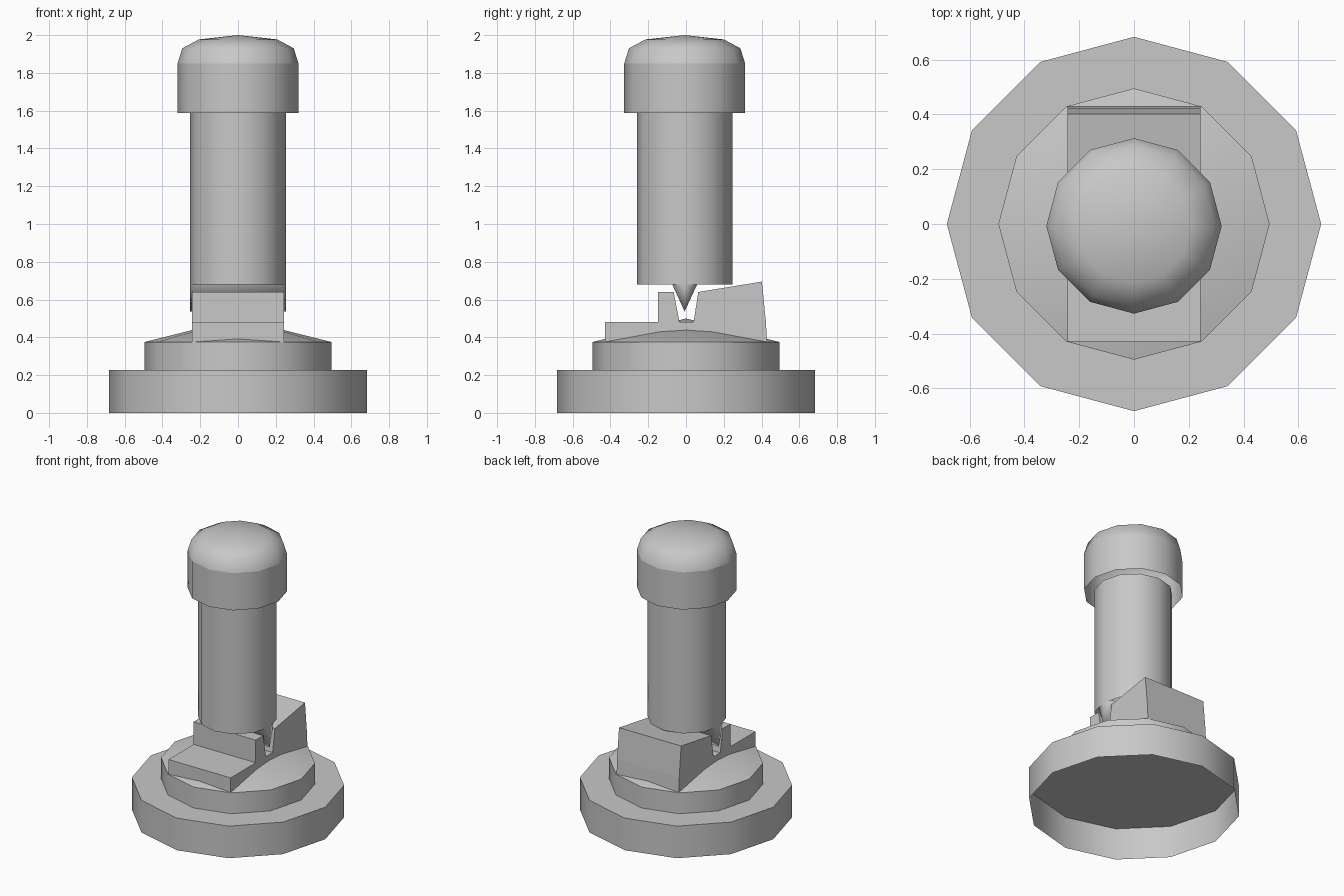
import bpy, bmesh, math

if "Cube" in bpy.data.objects:
    bpy.data.objects.remove(bpy.data.objects["Cube"], do_unlink=True)

SIDES = 12
STEM_Y = -0.007

grey = bpy.data.materials.new("plain grey")
grey.use_nodes = True
colour = (0.58, 0.58, 0.58, 1)
grey.diffuse_color = colour
grey.node_tree.nodes["Principled BSDF"].inputs["Base Color"].default_value = colour


def finish(name, bm, smooth=None):
    mesh = bpy.data.meshes.new(name)
    bm.to_mesh(mesh)
    bm.free()
    mesh.materials.append(grey)
    ob = bpy.data.objects.new(name, mesh)
    bpy.context.collection.objects.link(ob)
    if smooth:
        bpy.ops.object.select_all(action='DESELECT')
        ob.select_set(True)
        bpy.context.view_layer.objects.active = ob
        bpy.ops.object.shade_smooth_by_angle(angle=math.radians(smooth))


def turned(name, profile, y=0, smooth=35):
    """Open twelve-sided shell turned from (radius, z) points, bottom to top."""
    bm = bmesh.new()
    rings = []
    for r, z in profile:
        if r == 0:
            rings.append([bm.verts.new((0, y, z))] * SIDES)
        else:
            rings.append([bm.verts.new((r * math.cos(math.tau * i / SIDES),
                                        y + r * math.sin(math.tau * i / SIDES), z))
                          for i in range(SIDES)])
    for low, high in zip(rings, rings[1:]):
        for i in range(SIDES):
            j = (i + 1) % SIDES
            bm.faces.new(list(dict.fromkeys((low[i], low[j], high[j], high[i]))))
    finish(name, bm, smooth)


def extruded(name, half_width, profile):
    """Prism along x from (y, z) points."""
    bm = bmesh.new()
    left, right = [[bm.verts.new((s * half_width, y, z)) for y, z in profile] for s in (1, -1)]
    bm.faces.new(left)
    bm.faces.new(right)
    for i in range(len(profile)):
        j = (i + 1) % len(profile)
        bm.faces.new((left[i], left[j], right[j], right[i]))
    bmesh.ops.recalc_face_normals(bm, faces=bm.faces[:])
    finish(name, bm)


def chisel(name, radius, half, top, tip):
    """Wedge below the stem whose ends follow the stem's wall."""
    bm = bmesh.new()
    inner = radius - half * math.tan(math.pi / SIDES)
    ends = []
    for s in (1, -1):
        front, middle, back, point = [
            bm.verts.new((s * x, STEM_Y + y, z)) for x, y, z in
            ((inner, -half, top), (radius, 0, top), (inner, half, top), (radius, 0, tip))]
        bm.faces.new((front, point, middle))
        bm.faces.new((middle, point, back))
        ends.append((front, back, point))
    (f0, b0, p0), (f1, b1, p1) = ends
    bm.faces.new((f0, f1, p1, p0))
    bm.faces.new((b1, b0, p0, p1))
    bmesh.ops.recalc_face_normals(bm, faces=bm.faces[:])
    finish(name, bm, 180)


# Hollow round foot and the stepped collar with its shallow conical top
turned("base_disc", [(0.683, 0), (0.683, 0.227), (0, 0.227)])
turned("collar", [(0.495, 0.227), (0.495, 0.375), (0, 0.5)])

# Anvil: front step, low jaw, notch and sloping rear wedge
extruded("anvil", 0.243, [(-0.429, 0.375), (0.429, 0.375), (0.423, 0.48), (0.402, 0.695),
                          (0.065, 0.64), (0.04, 0.48), (-0.035, 0.48), (-0.065, 0.64),
                          (-0.149, 0.64), (-0.149, 0.48), (-0.429, 0.48)])

# Tubular stem ending in a chisel edge
turned("stem", [(0.253, 0.68), (0.253, 1.587)], STEM_Y)
chisel("chisel_edge", 0.253, 0.066, 0.68, 0.537)

# Hollow head with a rounded crown
turned("head", [(0.32, 1.587), (0.32, 1.85)], STEM_Y)
turned("crown", [(0.32, 1.85), (0.295, 1.93), (0.208, 1.977), (0, 2)], STEM_Y, 65)
